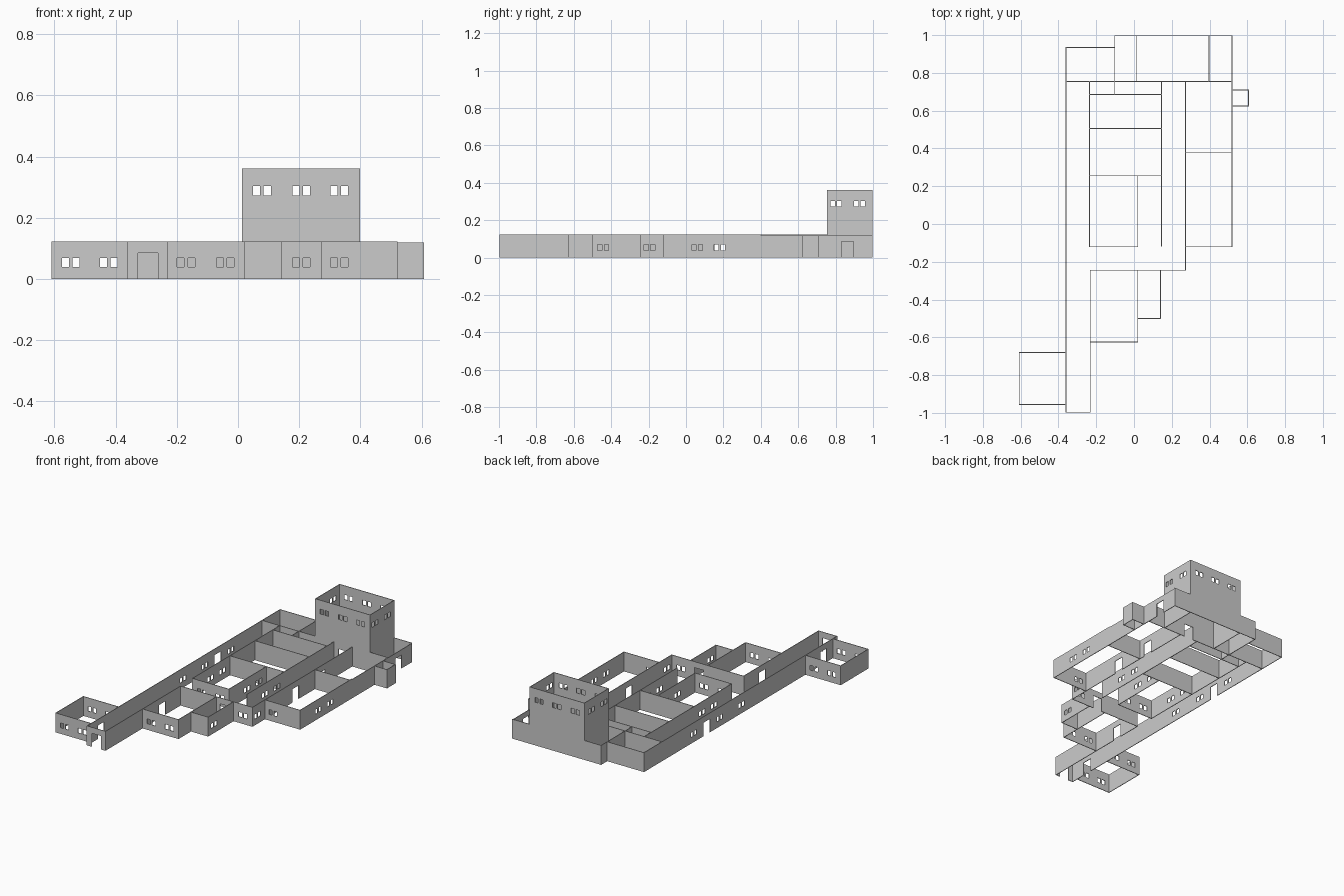
import bpy, bmesh

if "Cube" in bpy.data.objects:
    bpy.data.objects.remove(bpy.data.objects["Cube"])

T = 0.004      # wall thickness
H = 0.123      # ordinary wall height
TOWER = 0.36


def pair(c, z=0.054):
    """Two small windows side by side, centred on c."""
    return [(c - 0.029, c - 0.006, z - 0.015, z + 0.015),
            (c + 0.006, c + 0.029, z - 0.015, z + 0.015)]


def pairs(*cs, z=0.054):
    return [o for c in cs for o in pair(c, z)]


def door(c):
    return [(c - 0.032, c + 0.032, -1, 0.085)]


def wall(name, axis, fixed, a, b, holes=(), h=H, base=0.0):
    """Straight wall along an axis, as a grid sheet minus its openings, thickened."""
    us = sorted({a, b, *[u for o in holes for u in o[:2]]})
    zs = sorted({base, h, *[z for o in holes for z in o[2:] if base < z < h]})
    bm = bmesh.new()
    grid = {}

    def vert(u, z):
        if (u, z) not in grid:
            grid[u, z] = bm.verts.new((u, fixed, z) if axis == 'x' else (fixed, u, z))
        return grid[u, z]

    for u0, u1 in zip(us, us[1:]):
        for z0, z1 in zip(zs, zs[1:]):
            um, zm = (u0 + u1) / 2, (z0 + z1) / 2
            if any(o[0] < um < o[1] and o[2] < zm < o[3] for o in holes):
                continue
            bm.faces.new([vert(u0, z0), vert(u1, z0), vert(u1, z1), vert(u0, z1)])
    mesh = bpy.data.meshes.new(name)
    bm.to_mesh(mesh)
    bm.free()
    ob = bpy.data.objects.new(name, mesh)
    bpy.context.collection.objects.link(ob)
    mod = ob.modifiers.new("thickness", 'SOLIDIFY')
    mod.thickness = T
    mod.offset = 0


# Long west corridor
wall("west_wall", 'y', -0.36, -0.998, 0.935, pairs(-0.04, 0.18, 0.44) + door(0.31) + door(-0.86))
wall("corridor_east_wall", 'y', -0.232, -0.998, -0.245, door(-0.43))
wall("corridor_south_wall", 'x', -0.996, -0.36, -0.232, door(-0.294))

# South-west room
wall("sw_room_south", 'x', -0.955, -0.608, -0.36, pairs(-0.546, -0.422))
wall("sw_room_north", 'x', -0.68, -0.608, -0.36, pairs(-0.546, -0.422))
wall("sw_room_west", 'y', -0.608, -0.957, -0.678)

# South rooms
wall("south_room_front", 'x', -0.625, -0.232, 0.02, pairs(-0.17, -0.042))
wall("south_room_east", 'y', 0.02, -0.627, -0.245)
wall("south_annex_front", 'x', -0.5, 0.02, 0.14)
wall("south_annex_east", 'y', 0.14, -0.502, -0.245, pairs(-0.443))
wall("south_hall_wall", 'x', -0.245, -0.232, 0.272, door(0.08) + pairs(0.207))

# Central block
wall("core_west", 'y', -0.236, -0.12, 0.755, pairs(0.06, 0.18))
wall("core_east", 'y', 0.145, -0.12, 0.755, pairs(0.06, 0.18))
wall("core_front", 'x', -0.12, -0.238, 0.02, pairs(-0.17, -0.042))
wall("core_divider", 'y', 0.02, -0.122, 0.255, pairs(0.06, 0.18))
for i, y in enumerate((0.255, 0.505, 0.685)):
    wall(f"core_cross_wall_{i}", 'x', y, -0.236, 0.145)

# East wing
wall("east_wing_west", 'y', 0.272, -0.247, 0.755, pairs(-0.195) + door(0.185) + door(0.45))
wall("east_wall_south", 'y', 0.519, -0.12, 0.4, pairs(0.06, 0.18))
wall("east_wall_north", 'y', 0.519, 0.4, 0.998, door(0.863), h=0.119)
wall("east_wing_front", 'x', -0.12, 0.272, 0.521, pairs(0.331))
wall("east_wing_divider", 'x', 0.38, 0.272, 0.519)

# Small projection on the east side
wall("east_bay_south", 'x', 0.625, 0.519, 0.607, h=0.119)
wall("east_bay_north", 'x', 0.71, 0.519, 0.607, h=0.119)
wall("east_bay_east", 'y', 0.606, 0.623, 0.712, h=0.119)

# North rooms
wall("nw_room_north", 'x', 0.935, -0.362, -0.102)
wall("nw_divider", 'y', -0.102, 0.685, 0.998)
wall("north_wall_west", 'x', 0.996, -0.104, 0.015)
wall("north_wall_east", 'x', 0.996, 0.397, 0.521)
wall("cross_wall_west", 'x', 0.755, -0.36, 0.015)
wall("cross_wall_east", 'x', 0.755, 0.397, 0.519)

# Tower
tower_windows = pairs(0.078, 0.207, 0.331, z=0.288)
wall("tower_front", 'x', 0.755, 0.015, 0.397, tower_windows + door(0.21), h=TOWER)
wall("tower_back", 'x', 0.996, 0.015, 0.397, tower_windows, h=TOWER)
for side, x in (("west", 0.015), ("east", 0.397)):
    wall(f"tower_{side}", 'y', x, 0.753, 0.998, pairs(0.802, 0.928, z=0.288), h=TOWER)
